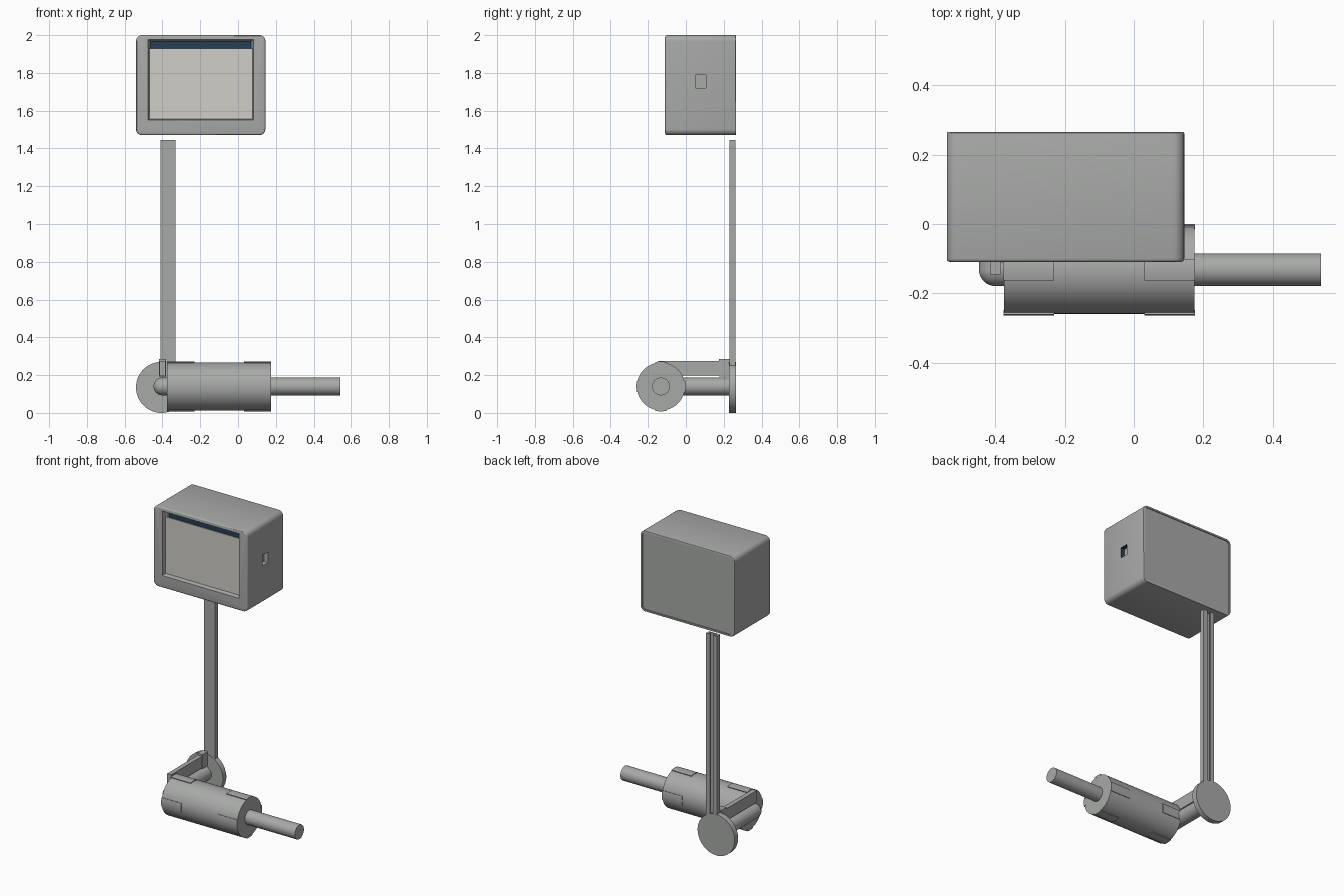
import bpy, bmesh, math
from mathutils import Matrix, Vector

if "Cube" in bpy.data.objects:
    bpy.data.objects.remove(bpy.data.objects["Cube"], do_unlink=True)


def material(name, r, g, b):
    m = bpy.data.materials.new(name)
    m.use_nodes = True
    m.diffuse_color = (r, g, b, 1)
    m.node_tree.nodes["Principled BSDF"].inputs["Base Color"].default_value = (r, g, b, 1)
    return m


GREY = material("housing grey", 0.39, 0.40, 0.39)
BEIGE = material("screen beige", 0.62, 0.61, 0.57)
BLUE = material("inner dark blue", 0.02, 0.05, 0.10)


def finish(name, bm, mats=(GREY,)):
    bmesh.ops.recalc_face_normals(bm, faces=bm.faces)
    mesh = bpy.data.meshes.new(name)
    bm.to_mesh(mesh)
    bm.free()
    ob = bpy.data.objects.new(name, mesh)
    bpy.context.collection.objects.link(ob)
    for m in mats:
        mesh.materials.append(m)
    return ob


def activate(ob):
    bpy.ops.object.select_all(action='DESELECT')
    ob.select_set(True)
    bpy.context.view_layer.objects.active = ob


def smooth(ob):
    activate(ob)
    bpy.ops.object.shade_smooth_by_angle(angle=math.radians(30))
    return ob


def box_bm(lo, hi):
    lo, hi = Vector(lo), Vector(hi)
    bm = bmesh.new()
    bmesh.ops.create_cube(bm, size=1)
    for v in bm.verts:
        v.co = (lo + hi) / 2 + v.co * (hi - lo)
    return bm


def cylinder(name, start, end, radius, sides=64):
    start, end = Vector(start), Vector(end)
    axis = end - start
    bm = bmesh.new()
    bmesh.ops.create_cone(bm, cap_ends=True, segments=sides, radius1=radius,
                          radius2=radius, depth=axis.length)
    turn = axis.to_track_quat('Z', 'Y').to_matrix().to_4x4()
    bm.transform(Matrix.Translation((start + end) / 2) @ turn)
    return smooth(finish(name, bm))


def extrude(name, points, vector):
    bm = bmesh.new()
    face = bm.faces.new([bm.verts.new(p) for p in points])
    out = bmesh.ops.extrude_face_region(bm, geom=[face])
    verts = [g for g in out["geom"] if isinstance(g, bmesh.types.BMVert)]
    bmesh.ops.translate(bm, verts=verts, vec=vector)
    return finish(name, bm)


# Display housing: rounded upright box with softened front and back rims
X0, X1, Y0, Y1, Z0, Z1 = -0.54, 0.145, -0.11, 0.265, 1.47, 2.0
bm = box_bm((X0, Y0, Z0), (X1, Y1, Z1))
depth_edges = [e for e in bm.edges if abs(e.verts[0].co.y - e.verts[1].co.y) > 0.1]
bmesh.ops.bevel(bm, geom=depth_edges, offset=0.032, segments=6, profile=0.5, affect='EDGES')
for y, size in ((Y0, 0.01), (Y1, 0.004)):
    rim = [e for e in bm.edges if all(abs(v.co.y - y) < 1e-5 for v in e.verts)]
    bmesh.ops.bevel(bm, geom=rim, offset=size, segments=3, profile=0.5, affect='EDGES')
housing = finish("display_housing", bm, (GREY, BLUE))

# Cutters: tapered screen opening, side port, shallow back recess
bm = box_bm((-0.478, Y0 - 0.01, 1.548), (0.085, -0.06, 1.978))
for v in bm.verts:
    if v.co.y > -0.08:
        v.co.x += 0.015 if v.co.x < -0.2 else -0.015
        v.co.z += 0.015 if v.co.z < 1.7 else -0.012
cutters = [finish("screen_cutter", bm)]
cutters.append(finish("port_cutter", box_bm((X1 - 0.03, 0.05, 1.72), (X1 + 0.02, 0.105, 1.79))))
bm = box_bm((X0 + 0.013, Y1 - 0.006, Z0 + 0.013), (X1 - 0.013, Y1 + 0.02, Z1 - 0.013))
corners = [e for e in bm.edges if abs(e.verts[0].co.x - e.verts[1].co.x) < 1e-4
           and abs(e.verts[0].co.z - e.verts[1].co.z) < 1e-4]
bmesh.ops.bevel(bm, geom=corners, offset=0.02, segments=4, profile=0.5, affect='EDGES')
cutters.append(finish("back_cutter", bm))
for cutter in cutters:
    activate(housing)
    mod = housing.modifiers.new("cut", 'BOOLEAN')
    mod.operation, mod.solver, mod.object = 'DIFFERENCE', 'EXACT', cutter
    bpy.ops.object.modifier_apply(modifier=mod.name)
    bpy.data.objects.remove(cutter, do_unlink=True)

# Dark interior: floor behind the screen and the hidden walls of the port
for p in housing.data.polygons:
    c, n = p.center, p.normal
    floor = abs(c.y + 0.06) < 0.002 and n.y < -0.9
    port = X1 - 0.031 < c.x < X1 - 0.001 and 0.04 < c.y < 0.11 and 1.71 < c.z < 1.8
    p.material_index = 1 if floor or (port and (n.y > 0.9 or n.z < -0.9)) else 0
smooth(housing)

# Screen, leaving an open slot along its top
finish("screen", box_bm((-0.469, -0.084, 1.557), (0.076, -0.076, 1.93)), (BEIGE,))

# Slotted pole, open to the back
half = [(0.04, 0.23), (0.04, 0.262), (0.012, 0.262), (0.012, 0.255),
        (0.025, 0.255), (0.025, 0.24)]
outline = half + [(-x, y) for x, y in reversed(half)]
extrude("pole", [(x - 0.37, y, 0.25) for x, y in outline], (0, 0, 1.195))

# Wall disc, arm pipe and rounded elbow
CY, CZ, AX = -0.132, 0.14, -0.40
cylinder("base_disc", (-0.405, 0.228, 0.135), (-0.405, 0.264, 0.135), 0.135)
cylinder("arm_pipe", (AX, CY, CZ), (AX, 0.235, CZ), 0.047, 48)
bm = bmesh.new()
bmesh.ops.create_uvsphere(bm, u_segments=48, v_segments=24, radius=0.047,
                          matrix=Matrix.Translation((AX, CY, CZ)))
smooth(finish("elbow", bm))
cylinder("elbow_stub", (AX, CY, CZ), (-0.36, CY, CZ), 0.047, 48)

# Main barrel and output rod
cylinder("barrel", (-0.375, CY, CZ), (0.175, CY, CZ), 0.127, 96)
cylinder("output_rod", (0.17, CY, CZ), (0.54, CY, CZ), 0.047, 48)

# Curved pads on four sides of each barrel end
for end, x in (("inner", -0.376), ("outer", 0.031)):
    for i, side in enumerate(("back", "top", "front", "bottom")):
        angles = [i * math.pi / 2 + 0.235 * k / 4 for k in range(-4, 5)]
        arc = [(0.132, a) for a in angles] + [(0.12, a) for a in reversed(angles)]
        points = [(x, CY + r * math.cos(a), CZ + r * math.sin(a)) for r, a in arc]
        smooth(extrude(f"{end}_{side}_pad", points, (0.145, 0, 0)))

# Support bar above the pipe with its end blocks
finish("support_bar", box_bm((-0.415, -0.145, 0.197), (-0.385, 0.2, 0.275)))
finish("bar_end_block", box_bm((-0.418, 0.175, 0.193), (-0.382, 0.23, 0.286)))
